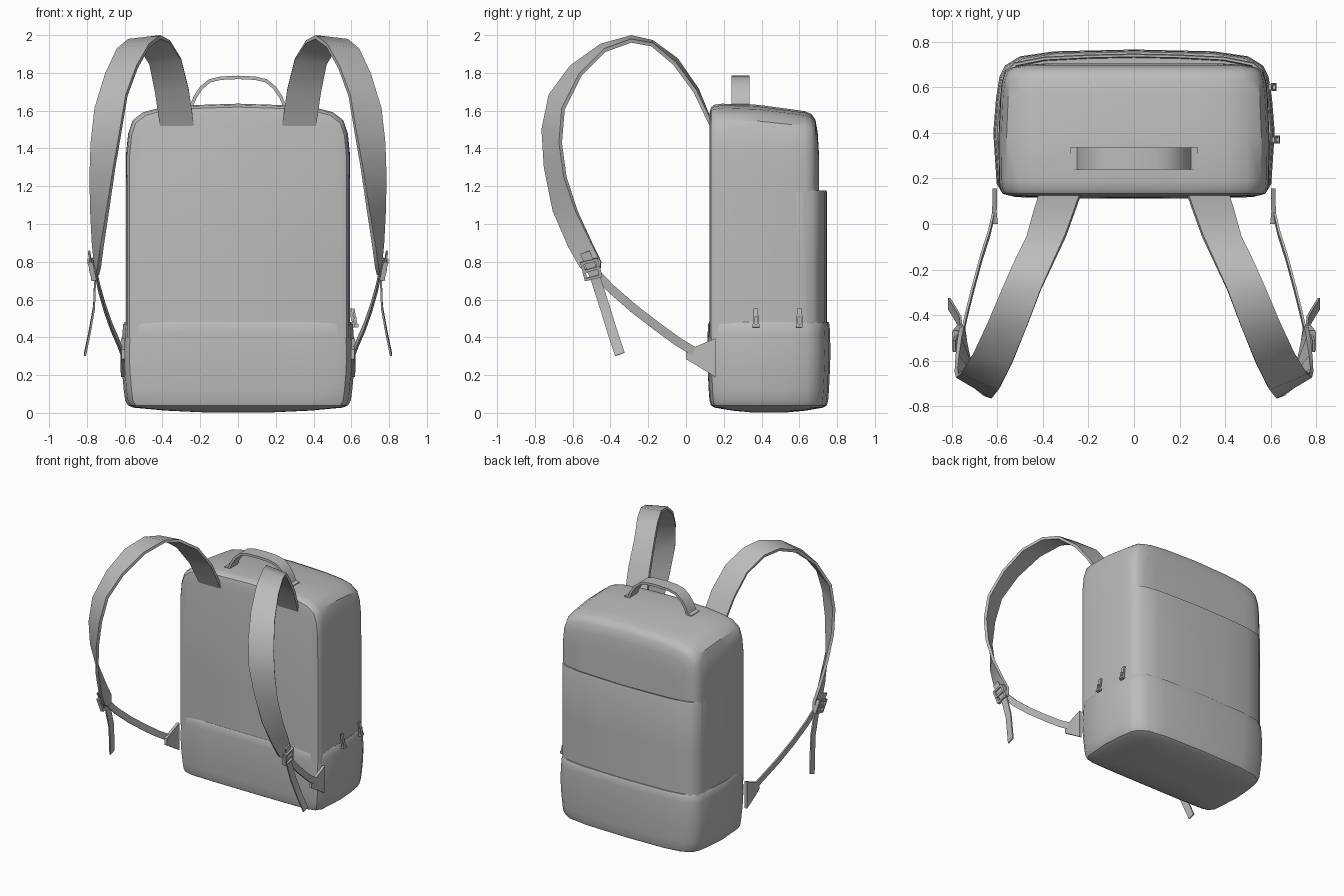
import bpy, bmesh
from mathutils import Vector, Matrix

fabric = bpy.data.materials.new("grey_fabric")
fabric.diffuse_color = (0.5, 0.5, 0.5, 1)


def finish(name, bm, mirror=False, thickness=0.0, angle=0.6):
    """Turn a bmesh into a shaded object, with optional thickness and mirroring."""
    bmesh.ops.recalc_face_normals(bm, faces=bm.faces)
    me = bpy.data.meshes.new(name)
    bm.to_mesh(me)
    bm.free()
    ob = bpy.data.objects.new(name, me)
    bpy.context.collection.objects.link(ob)
    me.materials.append(fabric)
    if thickness:
        m = ob.modifiers.new("thickness", 'SOLIDIFY')
        m.thickness, m.offset = thickness, 0
    if mirror:
        m = ob.modifiers.new("mirror", 'MIRROR')
        m.use_mirror_merge = False
    bpy.ops.object.select_all(action='DESELECT')
    ob.select_set(True)
    bpy.context.view_layer.objects.active = ob
    bpy.ops.object.convert(target='MESH')
    bpy.ops.object.shade_smooth_by_angle(angle=angle)
    return ob


def loft(name, rings):
    """Skin closed rings of points and cap both ends."""
    bm = bmesh.new()
    vs = [[bm.verts.new(p) for p in r] for r in rings]
    n = len(vs[0])
    for a, b in zip(vs, vs[1:]):
        for i in range(n):
            j = (i + 1) % n
            bm.faces.new((a[i], a[j], b[j], b[i]))
    bm.faces.new(vs[0])
    bm.faces.new(vs[-1])
    return finish(name, bm)


def both_sides(half):
    """Complete a half outline across x = 0."""
    return half + [(-x, v) for x, v in reversed(half) if x > 0]


def ribbon(name, pairs, thickness, mirror=True):
    """Band between two edges, given as point pairs."""
    bm = bmesh.new()
    vs = [(bm.verts.new(a), bm.verts.new(b)) for a, b in pairs]
    for (a, b), (c, d) in zip(vs, vs[1:]):
        bm.faces.new((a, b, d, c))
    return finish(name, bm, mirror, thickness)


def band(name, path, half, thickness, mirror=True):
    """Band of constant width along a centre path."""
    h = Vector(half)
    return ribbon(name, [(Vector(p) - h, Vector(p) + h) for p in path], thickness, mirror)


def boxes(name, centre, rot, parts, mirror=False):
    """Several boxes (offset, size) sharing one rotated frame."""
    bm = bmesh.new()
    frame = Matrix.Translation(centre) @ rot
    for off, size in parts:
        bmesh.ops.create_cube(bm, size=1, matrix=frame @ Matrix.Translation(off)
                              @ Matrix.Diagonal((*size, 1)))
    return finish(name, bm, mirror)


# Main compartment: arched outline lofted from front to rear
arch = both_sides([(0.59, 0.40), (0.59, 0.8), (0.59, 1.2), (0.588, 1.38), (0.578, 1.48),
                   (0.555, 1.55), (0.50, 1.592), (0.42, 1.613), (0.28, 1.628), (0, 1.637)])
rings = []
for y, w, drop in [(0.125, 0.55, 0.05), (0.133, 0.575, 0.018), (0.15, 0.587, 0.006),
                   (0.19, 0.592, 0), (0.38, 0.594, 0.006), (0.56, 0.586, 0.03),
                   (0.63, 0.578, 0.04), (0.665, 0.565, 0.055), (0.685, 0.54, 0.085),
                   (0.697, 0.49, 0.15), (0.703, 0.40, 0.25)]:
    rings.append([(x * w / 0.59, y, z - drop * max(0, (z - 1.2) / 0.437)) for x, z in arch])
loft("main_compartment", rings)

# Base panel: rounded footprint lofted upwards
foot = both_sides([(0, 0.112), (0.35, 0.113), (0.52, 0.118), (0.575, 0.133), (0.602, 0.175),
                   (0.617, 0.4), (0.605, 0.55), (0.59, 0.645), (0.565, 0.695),
                   (0.50, 0.735), (0.35, 0.757), (0, 0.765)])
# outline order needs the start point only once
foot = [p for i, p in enumerate(foot) if p not in foot[:i]]
rings = []
for z, sx, sy in [(0.003, 0.3, 0.3), (0.012, 0.62, 0.6), (0.028, 0.9, 0.88), (0.04, 0.945, 0.94),
                  (0.065, 0.968, 0.962), (0.12, 0.98, 0.975), (0.22, 0.995, 0.99),
                  (0.32, 1, 1), (0.42, 0.992, 0.992), (0.468, 0.985, 0.985),
                  (0.48, 0.972, 0.968)]:
    rings.append([(x * sx, 0.44 + (y - 0.44) * sy, z) for x, y in foot])
loft("base_panel", rings)

# Rear pocket with an open lip
pocket = both_sides([(0.588, 0.5), (0.582, 0.61), (0.567, 0.67), (0.525, 0.708),
                     (0.40, 0.733), (0.2, 0.743), (0, 0.747)])
rings = []
for z, inset in [(0.40, 0), (0.8, 0), (1.165, 0), (1.178, 0.004), (1.178, 0.014), (1.12, 0.018)]:
    rings.append([(x * (1 - inset), y - inset, z) for x, y in pocket])
loft("rear_pocket", rings)

# Padded shoulder straps: inner and outer edge pairs
ribbon("shoulder_strap", [
    ((0.23, 0.145, 1.50), (0.41, 0.145, 1.50)),
    ((0.26, 0.06, 1.71), (0.44, 0.05, 1.70)),
    ((0.30, -0.05, 1.87), (0.47, -0.06, 1.85)),
    ((0.36, -0.18, 1.965), (0.53, -0.18, 1.95)),
    ((0.41, -0.29, 1.99), (0.58, -0.29, 1.97)),
    ((0.47, -0.45, 1.945), (0.64, -0.43, 1.92)),
    ((0.535, -0.61, 1.83), (0.70, -0.56, 1.79)),
    ((0.59, -0.72, 1.68), (0.755, -0.65, 1.61)),
    ((0.62, -0.757, 1.50), (0.775, -0.665, 1.43)),
    ((0.655, -0.745, 1.30), (0.78, -0.64, 1.25)),
    ((0.69, -0.70, 1.07), (0.775, -0.58, 1.07)),
    ((0.72, -0.62, 0.88), (0.765, -0.50, 0.90)),
    ((0.735, -0.56, 0.77), (0.755, -0.45, 0.80)),
    ((0.745, -0.50, 0.73), (0.75, -0.455, 0.745))], 0.02)

# Lower webbing and its triangular side tab
band("lower_webbing", [(0.755, -0.49, 0.755), (0.735, -0.40, 0.66), (0.705, -0.28, 0.555),
                       (0.67, -0.15, 0.455), (0.635, -0.04, 0.375), (0.612, 0.06, 0.315)],
     (0, 0.012, 0.02), 0.01)
ribbon("side_tab", [((0.607, 0.0, 0.285), (0.607, 0.0, 0.335)),
                    ((0.612, 0.05, 0.255), (0.612, 0.05, 0.35)),
                    ((0.610, 0.155, 0.19), (0.610, 0.155, 0.395))], 0.02)

# Loose strap tail running through the buckle
band("strap_tail", [(0.788, -0.535, 0.85), (0.778, -0.51, 0.79), (0.757, -0.475, 0.70),
                    (0.762, -0.43, 0.56), (0.785, -0.39, 0.43), (0.81, -0.35, 0.31)],
     (0, 0.025, 0.009), 0.01)

# Ladder-style adjuster buckle
tilt = Matrix.Rotation(0.25, 4, 'X') @ Matrix.Rotation(0.2, 4, 'Y')
boxes("buckle", (0.772, -0.502, 0.76), tilt,
      [((0, s * 0.04, 0), (0.026, 0.016, 0.10)) for s in (-1, 1)]
      + [((0.004, 0, k * 0.045), (0.022, 0.085, 0.014)) for k in (-1, 0, 1)], True)

# Carry handle: arched band with flat feet
half_arch = [(0.28, 1.622), (0.245, 1.628), (0.228, 1.67), (0.195, 1.72), (0.15, 1.758),
             (0.09, 1.772), (0, 1.776)]
band("carry_handle", [(x, 0.288, z) for x, z in both_sides(half_arch)],
     (0, 0.048, 0), 0.018, False)

# Zip pulls on one side, with slider, cord and grip
for i, (y, x) in enumerate([(0.37, 0.607), (0.60, 0.592)]):
    lean = Matrix.Rotation(-0.15, 4, 'Y')
    boxes("zip_pull_%d" % (i + 1), (x + 0.008, y, 0.50), lean,
          [((0.006, 0, -0.04), (0.022, 0.036, 0.018)),
           ((0.006, -0.012, -0.012), (0.012, 0.008, 0.05)),
           ((0.006, 0.012, -0.012), (0.012, 0.008, 0.05)),
           ((0.004, 0, 0.03), (0.012, 0.024, 0.045))])
